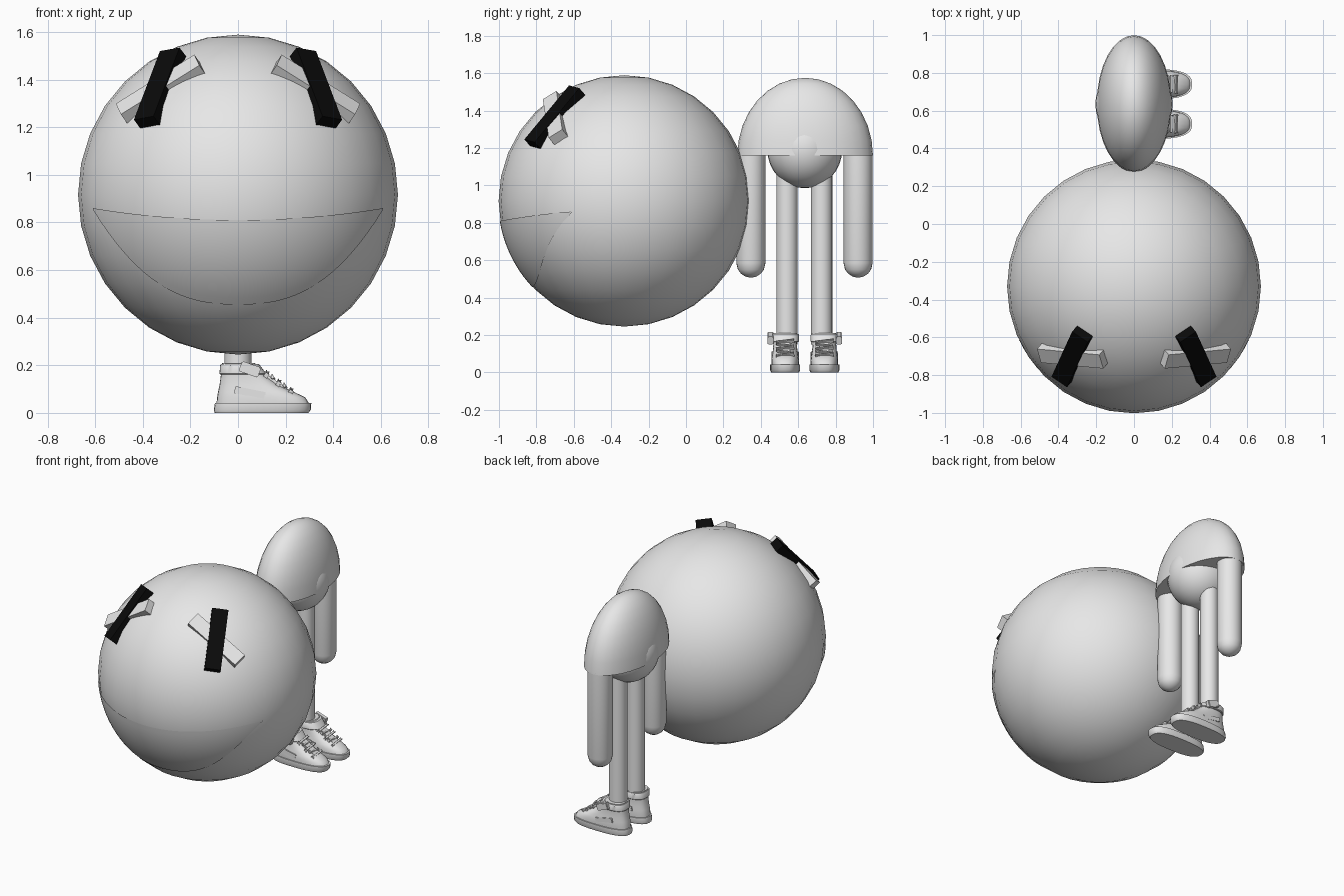
import bpy, bmesh, math
from mathutils import Vector, Matrix

if "Cube" in bpy.data.objects:
    bpy.data.objects.remove(bpy.data.objects["Cube"])


def material(name, value):
    m = bpy.data.materials.new(name)
    m.diffuse_color = (value, value, value, 1)
    m.use_nodes = True
    m.node_tree.nodes["Principled BSDF"].inputs["Base Color"].default_value = m.diffuse_color
    return m


GREY = material("light grey", 0.8)
MOUTH = material("mouth grey", 0.72)
BLACK = material("black", 0.003)
HEAD_C, HEAD_R = Vector((0, -0.33, 0.917)), 0.672


def finish(bm, name, mat, angle=40):
    bmesh.ops.recalc_face_normals(bm, faces=bm.faces)
    mesh = bpy.data.meshes.new(name)
    bm.to_mesh(mesh)
    bm.free()
    mesh.materials.append(mat)
    ob = bpy.data.objects.new(name, mesh)
    bpy.context.collection.objects.link(ob)
    if angle:
        bpy.ops.object.select_all(action='DESELECT')
        ob.select_set(True)
        bpy.context.view_layer.objects.active = ob
        bpy.ops.object.shade_smooth_by_angle(angle=math.radians(angle))
    return ob


def ellipsoid(name, center, radii, cut_z=None, segs=32, rings=16):
    bm = bmesh.new()
    bmesh.ops.create_uvsphere(bm, u_segments=segs, v_segments=rings, radius=1)
    bm.transform(Matrix.Translation(center) @ Matrix.Diagonal((*radii, 1)))
    if cut_z is not None:  # keep the top half and close it underneath
        bmesh.ops.bisect_plane(bm, geom=bm.verts[:] + bm.edges[:] + bm.faces[:], dist=1e-5,
                               plane_co=(0, 0, cut_z), plane_no=(0, 0, -1), clear_outer=True)
        bmesh.ops.holes_fill(bm, edges=[e for e in bm.edges if e.is_boundary])
    return finish(bm, name, GREY)


def loft(name, rings, mat=GREY, angle=40):
    """Join closed rings of points and cap both ends."""
    bm = bmesh.new()
    loops = [[bm.verts.new(p) for p in ring] for ring in rings]
    for a, b in zip(loops, loops[1:]):
        for i in range(len(a)):
            j = (i + 1) % len(a)
            bm.faces.new((a[i], a[j], b[j], b[i]))
    bm.faces.new(loops[0])
    bm.faces.new(loops[-1])
    return finish(bm, name, mat, angle)


def circle(y, z, r, n=24):
    return [(r * math.cos(math.tau * i / n), y + r * math.sin(math.tau * i / n), z) for i in range(n)]


def bar(name, center, axis, normal, size, mat, bevel=0.0):
    """Box with its length on axis and its thickness on normal."""
    axis = Vector(axis).normalized()
    side = Vector(normal).cross(axis).normalized()
    up = axis.cross(side)
    rot = Matrix((axis, side, up)).transposed().to_4x4()
    bm = bmesh.new()
    bmesh.ops.create_cube(bm, size=1)
    bm.transform(Matrix.Translation(center) @ rot @ Matrix.Diagonal((*size, 1)))
    if bevel:
        bmesh.ops.bevel(bm, geom=bm.edges[:], offset=bevel, segments=2, affect='EDGES')
    return finish(bm, name, mat, 0)


# Head
ellipsoid("head", HEAD_C, (HEAD_R,) * 3)

# Mouth: thin patch following the head
bm = bmesh.new()
cols, rows, grid = 40, 12, []
for i in range(cols + 1):
    t = -1 + 2 * i / cols
    top, low = 0.81 + 0.05 * t * t, 0.455 + 0.40 * abs(t) ** 2.5
    line = []
    for j in range(rows + 1):
        z = low + (top - low) * j / rows - HEAD_C.z
        x = 0.61 * t
        r = HEAD_R + 0.002
        line.append(bm.verts.new((x, HEAD_C.y - math.sqrt(r * r - x * x - z * z), z + HEAD_C.z)))
    grid.append(line)
for a, b in zip(grid, grid[1:]):
    for j in range(rows):
        bm.faces.new((a[j], b[j], b[j + 1], a[j + 1]))
mouth = finish(bm, "mouth", MOUTH)
if sum(p.normal.y for p in mouth.data.polygons) > 0:
    mouth.data.flip_normals()

# Crossed eye bars
for s, side in ((-1, "left"), (1, "right")):
    n = (Vector((s * 0.322, -0.695, 1.357)) - HEAD_C).normalized()
    bar(side + "_eye_black_bar", HEAD_C + n * 0.668, (s * -0.11, 0.24, 0.29), n, (0.39, 0.1, 0.055), BLACK)
    bar(side + "_eye_grey_bar", HEAD_C + n * 0.662, (s * -0.32, -0.03, 0.20), n, (0.39, 0.088, 0.055), GREY)

# Torso dome and hips
ellipsoid("torso", (0, 0.637, 1.16), (0.197, 0.3625, 0.415), cut_z=1.16)
ellipsoid("hips", (0, 0.635, 1.19), (0.205, 0.2, 0.205))

# Arms with rounded ends
for name, y in (("near_arm", 0.347), ("far_arm", 0.92)):
    r = 0.078
    ends = [(0.585 - r * math.cos(a), r * math.sin(a)) for a in (0.08, 0.4, 0.75, 1.1, math.pi / 2)]
    loft(name, [circle(y, z, q) for z, q in ends + [(1.17, r)]])

# Shoe outline at one height: pointed by x range, half width and squareness
def outline(y, z, x0, x1, w, n=32, power=0.75):
    ring = []
    for i in range(n):
        a = math.tau * i / n
        c, s = math.cos(a), math.sin(a)
        ring.append(((x0 + x1) / 2 + (x1 - x0) / 2 * math.copysign(abs(c) ** power, c),
                     y + w * math.copysign(abs(s) ** power, s), z))
    return ring


# Legs and shoes
for side, y, leg_y, out in (("near", 0.53, 0.54, -1), ("far", 0.74, 0.725, 1)):
    loft(side + "_leg", [circle(leg_y, 0.15, 0.057), circle(leg_y, 1.1, 0.057)])
    loft(side + "_sole", [outline(y, z, a, b, w) for z, a, b, w in (
        (0.0, -0.098, 0.295, 0.074), (0.012, -0.102, 0.306, 0.08), (0.042, -0.097, 0.308, 0.08))])
    loft(side + "_shoe_upper", [outline(y, z, a, b, w) for z, a, b, w in (
        (0.04, -0.09, 0.298, 0.073), (0.065, -0.088, 0.283, 0.074), (0.088, -0.084, 0.235, 0.071),
        (0.115, -0.078, 0.175, 0.066), (0.15, -0.073, 0.125, 0.063), (0.185, -0.069, 0.09, 0.064),
        (0.21, -0.066, 0.07, 0.066))])
    # Ankle strap with a flap on the outer side
    loft(side + "_ankle_strap", [outline(y, z, a, b, w) for z, a, b, w in (
        (0.162, -0.075, 0.115, 0.07), (0.166, -0.078, 0.118, 0.074),
        (0.2, -0.075, 0.092, 0.074), (0.205, -0.072, 0.088, 0.07))])
    bar(side + "_strap_flap", (0.05, y + out * 0.078, 0.183), (1, 0, -0.35), (0, 1, 0),
        (0.085, 0.045, 0.03), GREY, 0.004)
    # Tongue and laces down the front slope
    slope = Vector((0.13, 0, -0.092)).normalized()
    up = Vector((-slope.z, 0, slope.x))
    bar(side + "_tongue", (0.155, y, 0.128), slope, up, (0.16, 0.06, 0.018), GREY, 0.005)
    for k in range(5):
        p = Vector((0.115, y, 0.157)) + slope * (0.031 * k) + up * 0.008
        bar(side + "_lace", p, (0, 1, 0.12 * (-1) ** k), up, (0.092, 0.013, 0.014), GREY, 0.003)
    # Side panels
    for s in (-1, 1):
        bar(side + "_side_panel", (0.05, y + s * 0.069, 0.085), (1, 0, -0.2), (0, 1, 0),
            (0.13, 0.03, 0.01), GREY, 0.002)
